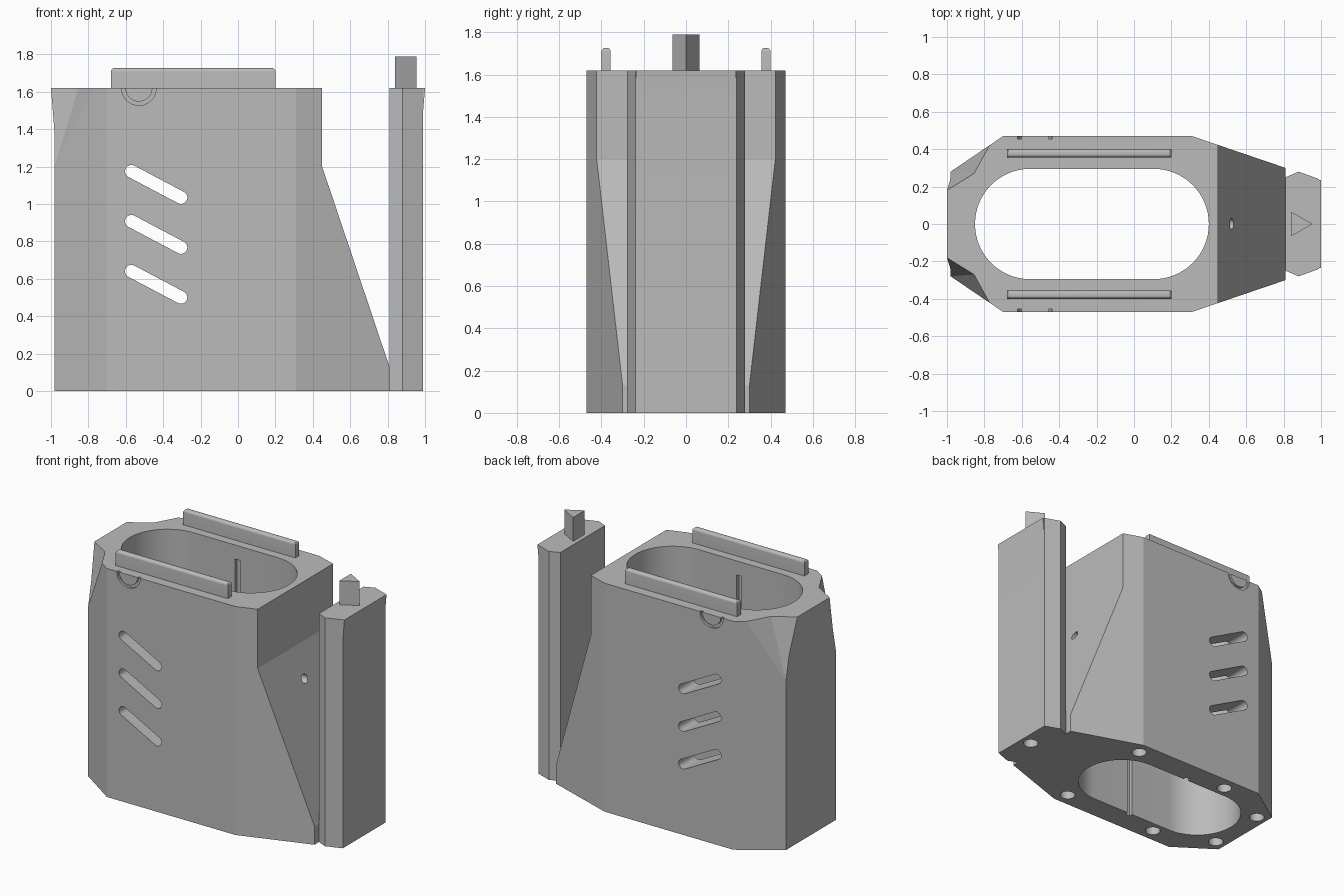
import bpy, bmesh, math
from mathutils import Vector, Matrix

cube = bpy.data.objects.get("Cube")
if cube:
    bpy.data.objects.remove(cube, do_unlink=True)

grey = bpy.data.materials.new("plain_grey")
grey.use_nodes = True
colour = (0.5, 0.5, 0.5, 1)
grey.diffuse_color = colour
grey.node_tree.nodes["Principled BSDF"].inputs["Base Color"].default_value = colour

HEIGHT = 1.62


def make(name, bm):
    bmesh.ops.recalc_face_normals(bm, faces=bm.faces)
    mesh = bpy.data.meshes.new(name)
    bm.to_mesh(mesh)
    bm.free()
    mesh.materials.append(grey)
    ob = bpy.data.objects.new(name, mesh)
    bpy.context.collection.objects.link(ob)
    return ob


def prism(name, outline, low, high, axis="z"):
    """Extrude a flat outline along z, or an xz outline along y."""
    bm = bmesh.new()
    place = (lambda a, b, h: (a, b, h)) if axis == "z" else (lambda a, b, h: (a, h, b))
    face = bm.faces.new([bm.verts.new(place(a, b, low)) for a, b in outline])
    new = bmesh.ops.extrude_face_region(bm, geom=[face])["geom"]
    step = Vector(place(0, 0, high - low))
    bmesh.ops.translate(bm, vec=step, verts=[v for v in new if isinstance(v, bmesh.types.BMVert)])
    return make(name, bm)


def hull(name, points):
    bm = bmesh.new()
    for p in points:
        bm.verts.new(p)
    bmesh.ops.convex_hull(bm, input=bm.verts)
    return make(name, bm)


def stadium(a, b, r, n=32):
    """Rounded slot outline between two centres."""
    a, b = Vector(a), Vector(b)
    base = math.atan2(b.y - a.y, b.x - a.x)
    pts = []
    for centre, start in ((b, base - math.pi / 2), (a, base + math.pi / 2)):
        for i in range(n + 1):
            t = start + math.pi * i / n
            pts.append((centre.x + r * math.cos(t), centre.y + r * math.sin(t)))
    return pts


def circle(x, y, r, n=48):
    return [(x + r * math.cos(math.tau * i / n), y + r * math.sin(math.tau * i / n)) for i in range(n)]


def boolean(target, tool, operation="DIFFERENCE"):
    mod = target.modifiers.new("cut", "BOOLEAN")
    mod.solver = "EXACT"
    mod.operation = operation
    mod.object = tool
    bpy.context.view_layer.objects.active = target
    bpy.ops.object.modifier_apply(modifier=mod.name)
    bpy.data.objects.remove(tool, do_unlink=True)


def mirrored(half):
    return half + [(x, -y) for x, y in reversed(half)]


# Main housing with a flared rear edge
body = prism("housing", mirrored([(-0.98, 0.28), (-0.7, 0.47), (0.31, 0.47), (0.81, 0.3)]), 0, HEIGHT)
flare = prism("flare", [(-0.9, 1.37), (-0.98, 1.37), (-1, HEIGHT), (-0.9, HEIGHT)], -0.27, 0.27, "y")
boolean(body, flare, "UNION")

# Sloped front and well
boolean(body, prism("slope", [(0.45, 1.7), (0.45, 1.2), (0.81, 0.13), (0.84, 0.04), (1.1, 0.04), (1.1, 1.7)],
                    -1, 1, "y"))
boolean(body, prism("well", stadium((-0.555, 0), (0.105, 0), 0.295), -0.1, 1.8))

# Slanted vents through both walls
for z in (1.175, 0.908, 0.641):
    boolean(body, prism("vent", stadium((-0.57, z), (-0.305, z - 0.14), 0.034, 16), -1, 1, "y"))

# Details repeated on both sides
for s in (-1, 1):
    corner = [(-0.77, 0.425, HEIGHT), (-0.855, 0.27, HEIGHT), (-1.001, 0.18, HEIGHT),
              (-0.77, 0.425, 1.7), (-0.855, 0.27, 1.7), (-1.001, 0.18, 1.7),
              (-0.98, 0.28, 1.2), (-0.981, 0.255, 1.37), (-1.1, 0.35, 1.2),
              (-1.1, 0.2, 1.7), (-0.8, 0.6, 1.7)]
    boolean(body, hull("corner_cut", [(x, s * y, z) for x, y, z in corner]))

    # Inner guide groove
    low, high = sorted((s * 0.27, s * 0.32))
    boolean(body, prism("groove", [(-0.23, low), (-0.19, low), (-0.19, high), (-0.23, high)], -0.1, 1.52))

    # Half ring recess under the rim
    arc = [math.pi + math.pi * i / 24 for i in range(25)]
    ring = [(-0.53 + r * math.cos(t), HEIGHT + r * math.sin(t))
            for r, ts in ((0.092, arc), (0.072, arc[::-1])) for t in ts]
    ring = [(-0.622, 1.7)] + ring[:25] + [(-0.438, 1.7), (-0.458, 1.7)] + ring[25:] + [(-0.602, 1.7)]
    low, high = sorted((s * 0.455, s * 0.5))
    boolean(body, prism("ring", ring, low, high, "y"))

    # Blind sockets underneath
    for x, y in ((0.27, 0.375), (-0.48, 0.375), (-0.9, 0.215)):
        boolean(body, prism("socket", circle(x, s * y, 0.05), -0.1, 0.12))

# Small bore in the slope
bm = bmesh.new()
turn = Matrix.Translation((0.5, 0, 0.985)) @ Matrix.Rotation(math.pi / 2, 4, "Y")
bmesh.ops.create_cone(bm, cap_ends=True, segments=48, radius1=0.03, radius2=0.03, depth=0.4, matrix=turn)
boolean(body, make("bore", bm))

# Front column
column = prism("front_column", mirrored([(0.81, 0.25), (0.88, 0.28), (0.99, 0.24)]), 0, HEIGHT)
boolean(column, prism("lip", [(0.9, 1.5), (0.99, 1.5), (1, HEIGHT), (0.9, HEIGHT)], -0.236, 0.236, "y"), "UNION")
boolean(column, prism("socket", circle(0.91, 0, 0.05), -0.1, 0.12))

# Triangular locating pin
prism("locating_pin", [(0.84, -0.065), (0.955, 0), (0.84, 0.065)], HEIGHT, 1.79)

# Rounded top rails
rails = []
for side, s in (("left", -1), ("right", 1)):
    y = s * 0.378
    rail = prism(side + "_rail", [(-0.68, y - 0.022), (0.2, y - 0.022), (0.2, y + 0.022), (-0.68, y + 0.022)],
                 HEIGHT, 1.727)
    bevel = rail.modifiers.new("round", "BEVEL")
    bevel.width = 0.019
    bevel.segments = 8
    bevel.limit_method = "WEIGHT"
    weight = rail.data.attributes.new("bevel_weight_edge", "FLOAT", "EDGE")
    for e in rail.data.edges:
        if all(rail.data.vertices[v].co.z > 1.7 for v in e.vertices):
            weight.data[e.index].value = 1
    bpy.context.view_layer.objects.active = rail
    bpy.ops.object.modifier_apply(modifier=bevel.name)
    rails.append(rail)

# Smooth curved walls, keep edges crisp
for ob, angle in [(body, 9), (column, 9)] + [(r, 25) for r in rails]:
    bpy.ops.object.select_all(action="DESELECT")
    ob.select_set(True)
    bpy.context.view_layer.objects.active = ob
    bpy.ops.object.shade_smooth_by_angle(angle=math.radians(angle))
